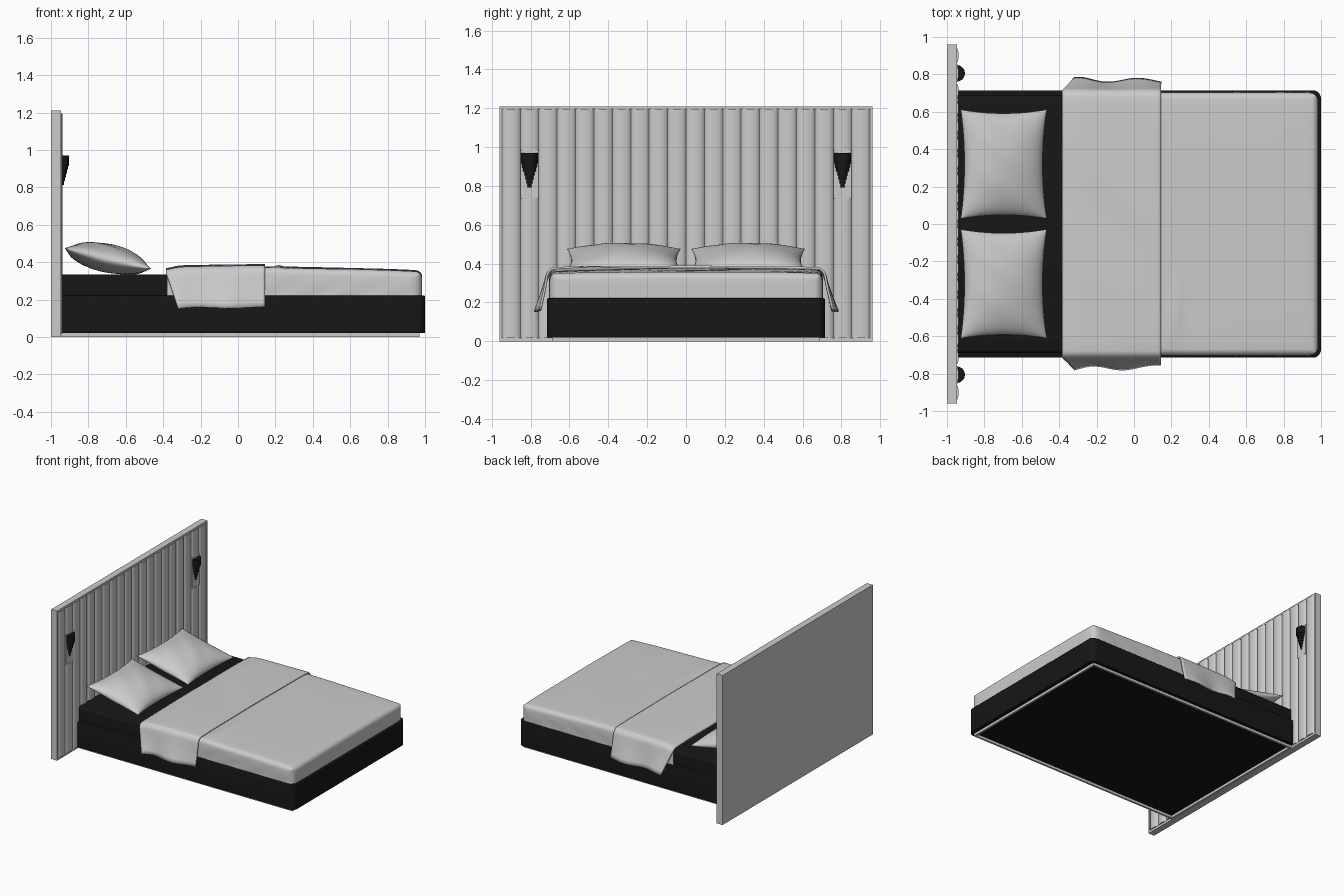
import bpy, bmesh, math
from mathutils import Matrix, Vector

if "Cube" in bpy.data.objects:
    bpy.data.objects.remove(bpy.data.objects["Cube"])

black = bpy.data.materials.new("black_fabric")
black.diffuse_color = (0.008, 0.008, 0.008, 1)
black.use_nodes = True
black.node_tree.nodes["Principled BSDF"].inputs["Base Color"].default_value = black.diffuse_color


def finish(name, bm, mat=None, smooth=None):
    bmesh.ops.recalc_face_normals(bm, faces=bm.faces)
    me = bpy.data.meshes.new(name)
    bm.to_mesh(me)
    bm.free()
    ob = bpy.data.objects.new(name, me)
    bpy.context.collection.objects.link(ob)
    if mat:
        me.materials.append(mat)
    if smooth:
        bpy.ops.object.select_all(action='DESELECT')
        ob.select_set(True)
        bpy.context.view_layer.objects.active = ob
        bpy.ops.object.shade_smooth_by_angle(angle=math.radians(smooth))
    return ob


def add_box(bm, lo, hi):
    lo, hi = Vector(lo), Vector(hi)
    m = Matrix.Translation((lo + hi) / 2) @ Matrix.Diagonal((*(hi - lo), 1))
    return bmesh.ops.create_cube(bm, size=1, matrix=m)["verts"]


def add_prism(bm, pts, z0, z1):
    lower = bm.faces.new([bm.verts.new((x, y, z0)) for x, y in pts])
    ext = bmesh.ops.extrude_face_region(bm, geom=[lower], use_keep_orig=True)
    for v in ext["geom"]:
        if isinstance(v, bmesh.types.BMVert):
            v.co.z = z1


def add_grid(bm, rows):
    vs = [[bm.verts.new(p) for p in row] for row in rows]
    for a, b in zip(vs, vs[1:]):
        for i in range(len(a) - 1):
            bm.faces.new((a[i], a[i + 1], b[i + 1], b[i]))


def slab(name, x1, hy, z0, z1, r, edge, mat):
    """Block from the headboard to x1 with round foot corners and soft top edge."""
    bm = bmesh.new()
    add_box(bm, (-0.945, -hy, z0), (x1, hy, z1))
    foot = [e for e in bm.edges if all(v.co.x > 0 for v in e.verts)
            and abs(e.verts[0].co.z - e.verts[1].co.z) > 0.001]
    bmesh.ops.bevel(bm, geom=foot, offset=r, segments=6, profile=0.5, affect='EDGES')
    top = [e for e in bm.edges if all(v.co.z > z1 - 1e-4 for v in e.verts)
           and not all(v.co.x < -0.9 for v in e.verts)]
    bmesh.ops.bevel(bm, geom=top, offset=edge, segments=3, profile=0.5, affect='EDGES')
    return finish(name, bm, mat, 35)


# headboard: back panel with a raised rim
bm = bmesh.new()
add_box(bm, (-1, -0.96, 0), (-0.962, 0.96, 1.21))
for s in (-1, 1):
    add_box(bm, (-0.962, min(s * 0.96, s * 0.948), 0), (-0.947, max(s * 0.96, s * 0.948), 1.21))
add_box(bm, (-0.962, -0.948, 1.196), (-0.947, 0.948, 1.21))
add_box(bm, (-0.962, -0.948, 0), (-0.947, 0.948, 0.018))
finish("headboard_frame", bm)

# padded vertical channels
N, W = 20, 1.896 / 20
bm = bmesh.new()
for k in range(N):
    yc = -0.948 + W * (k + 0.5)
    arc = [(-0.955 + 0.018 * math.sqrt(max(0, math.cos(t * math.pi / 2))), yc + t * W / 2)
           for t in [-1 + i / 5 for i in range(11)]]
    spans = [(0.018, 0.735), (0.985, 1.196)] if k in (1, N - 2) else [(0.018, 1.196)]
    for z0, z1 in spans:
        add_prism(bm, arc, z0, z1)
finish("headboard_channels", bm, None, 40)

# wall lamps: mounting plate and stepped half-round shade
for side, s in (("left", -1), ("right", 1)):
    yc = s * (0.948 - 1.5 * W)
    bm = bmesh.new()
    add_box(bm, (-0.962, yc - W / 2, 0.735), (-0.942, yc + W / 2, 0.985))
    finish("lamp_plate_" + side, bm)
    bm = bmesh.new()
    steps = 7
    for i in range(steps):
        r = 0.044 - 0.0055 * i
        half = [(-0.948 + r * math.cos(a), yc + r * math.sin(a))
                for a in [math.pi * (j / 14 - 0.5) for j in range(15)]]
        z1 = 0.97 if i == 0 else 0.915 - 0.02 * (i - 1)
        add_prism(bm, half, 0.915 - 0.0205 * i, z1)
    finish("lamp_shade_" + side, bm, black, 35)

# plinth ring, bed base and mattress
bm = bmesh.new()
for s in (-1, 1):
    a, b = sorted((s * 0.69, s * 0.675))
    add_box(bm, (-0.945, a, 0), (0.97, b, 0.022))
add_box(bm, (0.955, -0.675, 0), (0.97, 0.675, 0.022))
add_box(bm, (-0.945, -0.675, 0), (-0.93, 0.675, 0.022))
finish("plinth", bm)
slab("bed_base", 1.0, 0.715, 0.02, 0.222, 0.045, 0.006, black)
slab("mattress", 0.97, 0.69, 0.2, 0.335, 0.05, 0.02, black)


def fold(edge, r, drop, n=6):
    """Points (position, fall) of cloth turning down over an edge."""
    arc = [(edge - r + r * math.sin(a), r * (1 - math.cos(a)))
           for a in [math.pi / 2 * i / 6 for i in range(7)]]
    return arc + [(edge, r + (drop - r) * i / n) for i in range(1, n + 1)]


def cloth_top(x, y):
    z = 0.376 - 0.022 * ((x - 0.1) / 0.9) ** 2 - 0.008 * (y / 0.7) ** 4
    z -= 0.016 * math.exp(-((x + 0.4) / 0.06) ** 2)
    ridge = 0.22 + 0.1 * (y + 0.45)
    z += 0.011 * math.exp(-((x - ridge) / 0.022) ** 2) * math.exp(-((y + 0.5) / 0.2) ** 2)
    return z + 0.0015 * math.sin(9 * x + 4 * y) * math.cos(6 * y)


def across(edge, r, drop):
    side = fold(edge, r, drop)
    flat = [((edge - r) * (i / 15 - 1), 0) for i in range(1, 30)]
    return [(-p, d) for p, d in reversed(side)] + flat + side


# blanket tucked round the foot, with round corners
XE, YE, R, CR = 0.985, 0.703, 0.035, 0.05
along = [(-0.38 + (XE - R + 0.38) * i / 40, 0) for i in range(40)] + fold(XE, R, 0.17)
rows = []
for px, dx in along:
    row = []
    for py, dy in across(YE, R, 0.17):
        d = max(dx, dy)
        x, y = px, py
        cx, cy = XE - CR, YE - CR
        if x > cx and abs(y) > cy:
            v = Vector((x - cx, abs(y) - cy))
            if v.length > CR:
                v = v.normalized() * CR
            x, y = cx + v.x, math.copysign(cy + v.y, y)
        if dy > R and dx == 0:
            y += math.copysign(0.003 * math.sin(14 * px + 25 * dy), y)
        row.append((x, y, max(0.212, cloth_top(x, y) - d)))
    rows.append(row)
bm = bmesh.new()
add_grid(bm, rows)
bmesh.ops.remove_doubles(bm, verts=bm.verts, dist=1e-4)
ob = finish("blanket", bm, None, 50)

# folded-back throw hanging over both sides
rows = []
for i in range(31):
    t = i / 30
    row = []
    for py, d in across(0.712, 0.035, 0.215):
        f = max(0, d - 0.01) / 0.205
        x = -0.385 + 0.53 * t + 0.065 * f * (1 - t) ** 2
        flare = 0.058 + 0.012 * math.sin(9 * t + (1 if py > 0 else 2.5)) - 0.008 * t
        y = py + math.copysign(flare * f ** 1.2, py)
        row.append((x, y, cloth_top(x, py) + 0.006 - d + 0.004 * f * math.sin(7 * t)))
    rows.append(row)
bm = bmesh.new()
add_grid(bm, rows)
ob = finish("throw", bm, None, 50)
mod = ob.modifiers.new("thickness", 'SOLIDIFY')
mod.thickness = 0.012
mod.offset = 0

# pillows: pinched corners, plump centre, tilted toward the headboard
for side, s in (("left", -1), ("right", 1)):
    bm = bmesh.new()
    M = 28
    for top, h in ((1, 0.085), (-1, 0.066)):
        rows = []
        for i in range(M + 1):
            u = math.sin(math.pi / 2 * (2 * i / M - 1))
            row = []
            for j in range(M + 1):
                v = math.sin(math.pi / 2 * (2 * j / M - 1))
                x = 0.237 * u * (1 - 0.10 * (1 - v * v))
                y = 0.292 * v * (1 - 0.07 * (1 - u * u))
                z = top * h * max(0, (1 - u * u) * (1 - v * v)) ** 0.5
                z += 0.012 * v * v * (1 if u < 0 else 0.3) * abs(u)
                z += 0.003 * math.sin(8 * v + 5 * u) * (1 - u * u) * (1 - v * v)
                row.append((x, y, z))
            rows.append(row)
        add_grid(bm, rows)
    bmesh.ops.remove_doubles(bm, verts=bm.verts, dist=1e-4)
    bm.transform(Matrix.Translation((-0.698, s * 0.32, 0.412)) @ Matrix.Rotation(math.radians(12.5), 4, 'Y'))
    finish("pillow_" + side, bm, None, 60)
